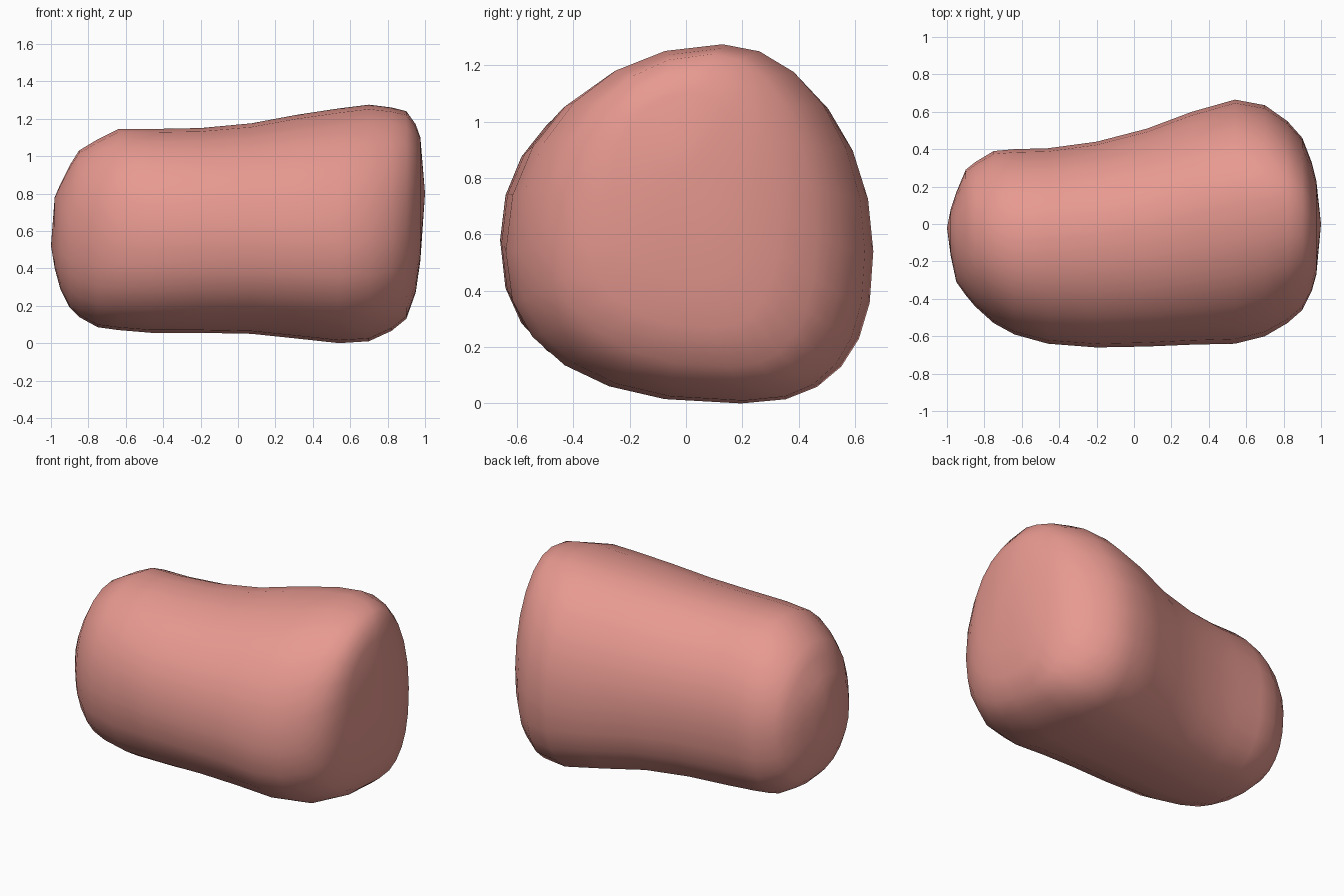
import bpy, bmesh, math

# Cross-sections along x: x, y min, y max, z min, z max, y of top, z of sides
SECTIONS = [
    (-0.98, -0.17, 0.08, 0.40, 0.78, -0.04, 0.57),
    (-0.95, -0.31, 0.17, 0.29, 0.85, -0.05, 0.57),
    (-0.90, -0.38, 0.29, 0.19, 0.95, -0.06, 0.57),
    (-0.85, -0.44, 0.33, 0.14, 1.03, -0.07, 0.57),
    (-0.75, -0.53, 0.39, 0.085, 1.09, -0.08, 0.57),
    (-0.64, -0.59, 0.40, 0.07, 1.145, -0.09, 0.58),
    (-0.46, -0.64, 0.405, 0.055, 1.145, -0.09, 0.58),
    (-0.20, -0.66, 0.44, 0.055, 1.15, -0.06, 0.58),
    (0.07, -0.655, 0.51, 0.05, 1.175, -0.01, 0.57),
    (0.31, -0.645, 0.60, 0.025, 1.22, 0.06, 0.56),
    (0.54, -0.64, 0.665, 0.0, 1.255, 0.12, 0.54),
    (0.70, -0.60, 0.635, 0.01, 1.275, 0.13, 0.54),
    (0.82, -0.53, 0.55, 0.065, 1.26, 0.12, 0.56),
    (0.90, -0.46, 0.46, 0.13, 1.24, 0.09, 0.60),
    (0.95, -0.36, 0.33, 0.27, 1.17, 0.04, 0.67),
    (0.975, -0.27, 0.23, 0.44, 1.10, 0.02, 0.74),
]
SIDES = 24
# Squareness per quarter: (towards back?, upwards?)
POWERS = {(True, True): 2.0, (False, True): 2.12,
          (True, False): 2.5, (False, False): 2.4}


def ring(bm, x, y0, y1, z0, z1, top_y, zc):
    verts = []
    for i in range(SIDES):
        a = 2 * math.pi * i / SIDES
        c, s = math.cos(a), math.sin(a)
        back, up = c > 0, s > 0
        p = 2 / POWERS[back, up]
        yc = top_y if up else top_y + 0.06 * (z1 - z0)
        # blend the centre so the upper and lower halves meet at the sides
        y = yc + abs(c) ** p * ((y1 if back else y0) - yc)
        z = zc + abs(s) ** p * ((z1 if up else z0) - zc)
        verts.append(bm.verts.new((x, y, z)))
    return verts


# Loft the body through the rings and close both ends
bm = bmesh.new()
rings = [ring(bm, *s) for s in SECTIONS]
for r, q in zip(rings, rings[1:]):
    for i in range(SIDES):
        j = (i + 1) % SIDES
        bm.faces.new((r[i], r[j], q[j], q[i]))
for r, tip in ((rings[0], (-1, -0.02, 0.52)), (rings[-1], (1, 0, 0.80))):
    t = bm.verts.new(tip)
    for i in range(SIDES):
        bm.faces.new((r[i], r[(i + 1) % SIDES], t))
bmesh.ops.recalc_face_normals(bm, faces=bm.faces[:])
for f in bm.faces:
    f.smooth = True

mesh = bpy.data.meshes.new("rounded_body")
bm.to_mesh(mesh)
bm.free()
body = bpy.data.objects.new("rounded_body", mesh)
bpy.context.collection.objects.link(body)

# Salmon pink colour
mat = bpy.data.materials.new("salmon")
mat.diffuse_color = (0.80, 0.32, 0.28, 1)
mesh.materials.append(mat)
